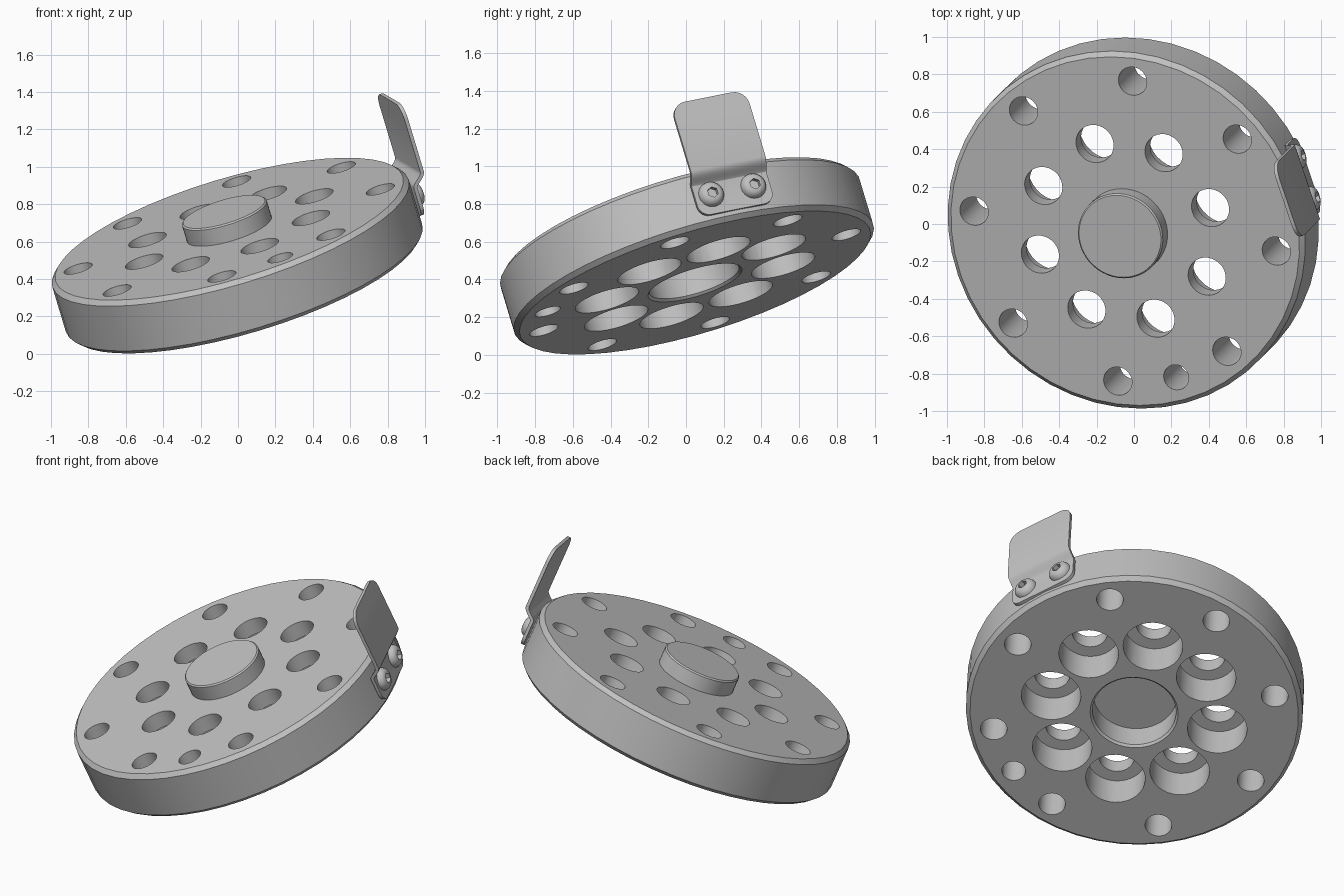
import bpy, bmesh
from math import sin, cos, pi, radians
from mathutils import Matrix, Vector

cube = bpy.data.objects.get("Cube")
if cube:
    bpy.data.objects.remove(cube)

steel = bpy.data.materials.new("brushed_grey")
steel.use_nodes = True
grey = (0.53, 0.53, 0.53, 1)
steel.diffuse_color = grey
steel.node_tree.nodes["Principled BSDF"].inputs["Base Color"].default_value = grey

# Tilted frame of the disc: local z is the disc axis
axis_z = Vector((-0.2775, -0.2775, 0.92)).normalized()
axis_x = Vector((0.96, -0.127, 0.252))
axis_x = (axis_x - axis_z * axis_x.dot(axis_z)).normalized()
axis_y = axis_z.cross(axis_x)
FRAME = Matrix.Translation((-0.004, 0.005, 0.525)) @ Matrix(
    (axis_x, axis_y, axis_z)).transposed().to_4x4()


def lathe(bm, profile, segments, place=Matrix()):
    """Revolve (radius, height) points about z into a closed solid."""
    rings = []
    for r, z in profile:
        count = 1 if r == 0 else segments
        rings.append([bm.verts.new(place @ Vector((r * cos(2 * pi * i / segments),
                      r * sin(2 * pi * i / segments), z))) for i in range(count)])
    for a, b in zip(rings, rings[1:]):
        for i in range(segments):
            j = (i + 1) % segments
            quad = [a[i % len(a)], a[j % len(a)], b[j % len(b)], b[i % len(b)]]
            bm.faces.new(list(dict.fromkeys(quad)))


def finish(bm, name):
    bmesh.ops.recalc_face_normals(bm, faces=bm.faces)
    mesh = bpy.data.meshes.new(name)
    bm.to_mesh(mesh)
    bm.free()
    mesh.materials.append(steel)
    obj = bpy.data.objects.new(name, mesh)
    bpy.context.collection.objects.link(obj)
    obj.matrix_world = FRAME
    return obj


def apply(obj, mod):
    bpy.context.view_layer.objects.active = obj
    bpy.ops.object.modifier_apply(modifier=mod.name)


def cut(obj, cutter):
    cutter.hide_render = True
    mod = obj.modifiers.new("cut", "BOOLEAN")
    mod.operation, mod.solver, mod.object = "DIFFERENCE", "EXACT", cutter
    bpy.context.view_layer.update()
    apply(obj, mod)
    bpy.data.objects.remove(cutter)


def smooth(obj):
    bpy.ops.object.select_all(action="DESELECT")
    obj.select_set(True)
    bpy.context.view_layer.objects.active = obj
    bpy.ops.object.shade_smooth_by_angle(angle=radians(25))


def polar(radius, degrees):
    a = radians(degrees)
    return Matrix.Translation((radius * cos(a), radius * sin(a), 0))


# Disc with raised hub and hollow underside
bm = bmesh.new()
lathe(bm, [(0, .255), (.228, .255), (.236, .247), (.236, .155), (.97, .155),
           (.995, .13), (.995, -.13), (.97, -.155), (.26, -.155),
           (.247, -.142), (.247, .015), (0, .015)], 48)
disc = finish(bm, "disc")

# Outer through holes, one extra small hole, inner counterbored holes
bm = bmesh.new()
for k in range(8):
    lathe(bm, [(0, .3), (.079, .3), (.079, -.3), (0, -.3)], 32, polar(.842, 45 * k))
    lathe(bm, [(0, .3), (.105, .3), (.105, .055), (.176, .055), (.176, -.3), (0, -.3)],
          32, polar(.503, 22.5 + 45 * k))
lathe(bm, [(0, .3), (.07, .3), (.07, -.3), (0, -.3)], 32, polar(.842, -67.5))
cut(disc, finish(bm, "hole_cutter"))
smooth(disc)

# Bracket: joggled strip with rounded ends, bolted to the rim
SIDE = Matrix.Rotation(radians(22), 4, "Z")
HALF, LOW, HIGH = .213, -.108, .515
rows = []
for i in range(7):
    a = pi / 2 * i / 6
    rows.append((.986, LOW + .06 * (1 - cos(a)), HALF - .06 * (1 - sin(a))))
for i in range(9):
    t = i / 8
    rows.append((.986 + .06 * t * t * (3 - 2 * t), .065 + .07 * t, HALF))
for i in range(7):
    a = pi / 2 * i / 6
    rows.append((1.046, HIGH - .08 * (1 - sin(a)), HALF - .08 * (1 - cos(a))))
bm = bmesh.new()
pairs = [[bm.verts.new(SIDE @ Vector((r, s * w, z))) for s in (-1, 1)] for r, z, w in rows]
for (a, b), (c, d) in zip(pairs, pairs[1:]):
    bm.faces.new((a, b, d, c))
bracket = finish(bm, "bracket")
if bracket.data.polygons[0].normal.dot(SIDE @ Vector((1, 0, 0))) < 0:
    bracket.data.flip_normals()
solid = bracket.modifiers.new("thickness", "SOLIDIFY")
solid.thickness, solid.offset = .02, 1
apply(bracket, solid)
smooth(bracket)

# Domed bolts with hexagon sockets
for name, t in (("front_bolt", -.12), ("back_bolt", .12)):
    place = SIDE @ Matrix.Translation((1.003, t, 0)) @ Matrix.Rotation(pi / 2, 4, "Y")
    bm = bmesh.new()
    lathe(bm, [(0, .042), (.036, .042), (.05, .037), (.06, .028), (.067, .014),
               (.07, 0), (.07, -.01), (0, -.01)], 24, place)
    bolt = finish(bm, name)
    bm = bmesh.new()
    lathe(bm, [(0, .08), (.03, .08), (.03, .014), (0, .014)], 6, place)
    cut(bolt, finish(bm, "socket_cutter"))
    smooth(bolt)
